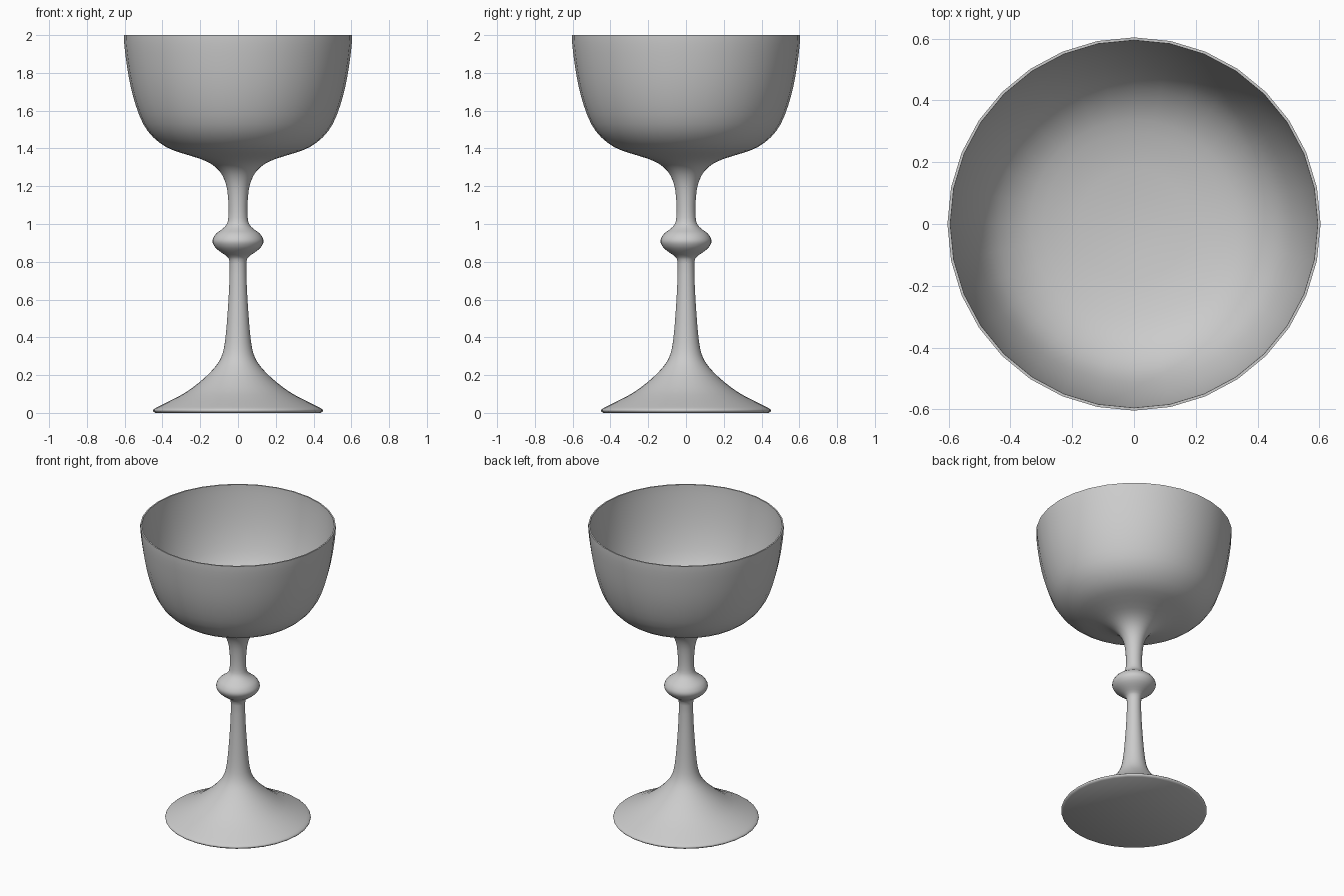
import bpy, bmesh, math
from mathutils import Vector

if "Cube" in bpy.data.objects:
    bpy.data.objects.remove(bpy.data.objects["Cube"])

SIDES = 32

# Half profiles as (radius, height), bottom to top
base = [(0, 0.003), (0.438, 0.0)]
foot = [(0.447, 0.006), (0.45, 0.014), (0.44, 0.024), (0.40, 0.044), (0.30, 0.095),
        (0.235, 0.138), (0.17, 0.192), (0.12, 0.245), (0.092, 0.288)]
stem = [(0.075, 0.34), (0.064, 0.42), (0.055, 0.53), (0.047, 0.66), (0.044, 0.79)]
knop = [(0.055, 0.825), (0.087, 0.848), (0.117, 0.872), (0.131, 0.893), (0.135, 0.909),
        (0.131, 0.926), (0.115, 0.95), (0.085, 0.972), (0.06, 0.998)]
neck = [(0.051, 1.035), (0.05, 1.10), (0.057, 1.18), (0.072, 1.235), (0.098, 1.28)]
bowl_outer = [(0.14, 1.317), (0.20, 1.345), (0.30, 1.376), (0.38, 1.407), (0.45, 1.46),
              (0.502, 1.53), (0.542, 1.63), (0.571, 1.74), (0.590, 1.85), (0.602, 1.95), (0.604, 2.0)]
bowl_inner = [(0.595, 2.0), (0.592, 1.95), (0.580, 1.85), (0.560, 1.74), (0.531, 1.635),
              (0.492, 1.54), (0.442, 1.473), (0.374, 1.422), (0.295, 1.392), (0.18, 1.369), (0, 1.358)]


def smooth(points):
    """Double the points along a Catmull-Rom curve."""
    p = [Vector(q) for q in points]
    out = [p[0]]
    for i in range(len(p) - 1):
        a, d = p[max(i - 1, 0)], p[min(i + 2, len(p) - 1)]
        out += [(p[i] + p[i + 1]) * 0.5625 - (a + d) * 0.0625, p[i + 1]]
    return out


def lathe(name, profile):
    bm = bmesh.new()
    verts = [bm.verts.new((r, 0, z)) for r, z in profile]
    edges = [bm.edges.new(pair) for pair in zip(verts, verts[1:])]
    bmesh.ops.spin(bm, geom=verts + edges, cent=(0, 0, 0), axis=(0, 0, 1),
                   angle=2 * math.pi, steps=SIDES, use_merge=False)
    bmesh.ops.remove_doubles(bm, verts=bm.verts, dist=1e-4)
    bmesh.ops.recalc_face_normals(bm, faces=bm.faces)
    mesh = bpy.data.meshes.new(name)
    bm.to_mesh(mesh)
    bm.free()
    obj = bpy.data.objects.new(name, mesh)
    bpy.context.collection.objects.link(obj)
    bpy.context.view_layer.objects.active = obj
    obj.select_set(True)
    bpy.ops.object.shade_smooth_by_angle(angle=math.radians(60))
    obj.select_set(False)
    return obj


# One continuous turned goblet
lathe("goblet", base + smooth(foot + stem + knop + neck + bowl_outer) + smooth(bowl_inner))
